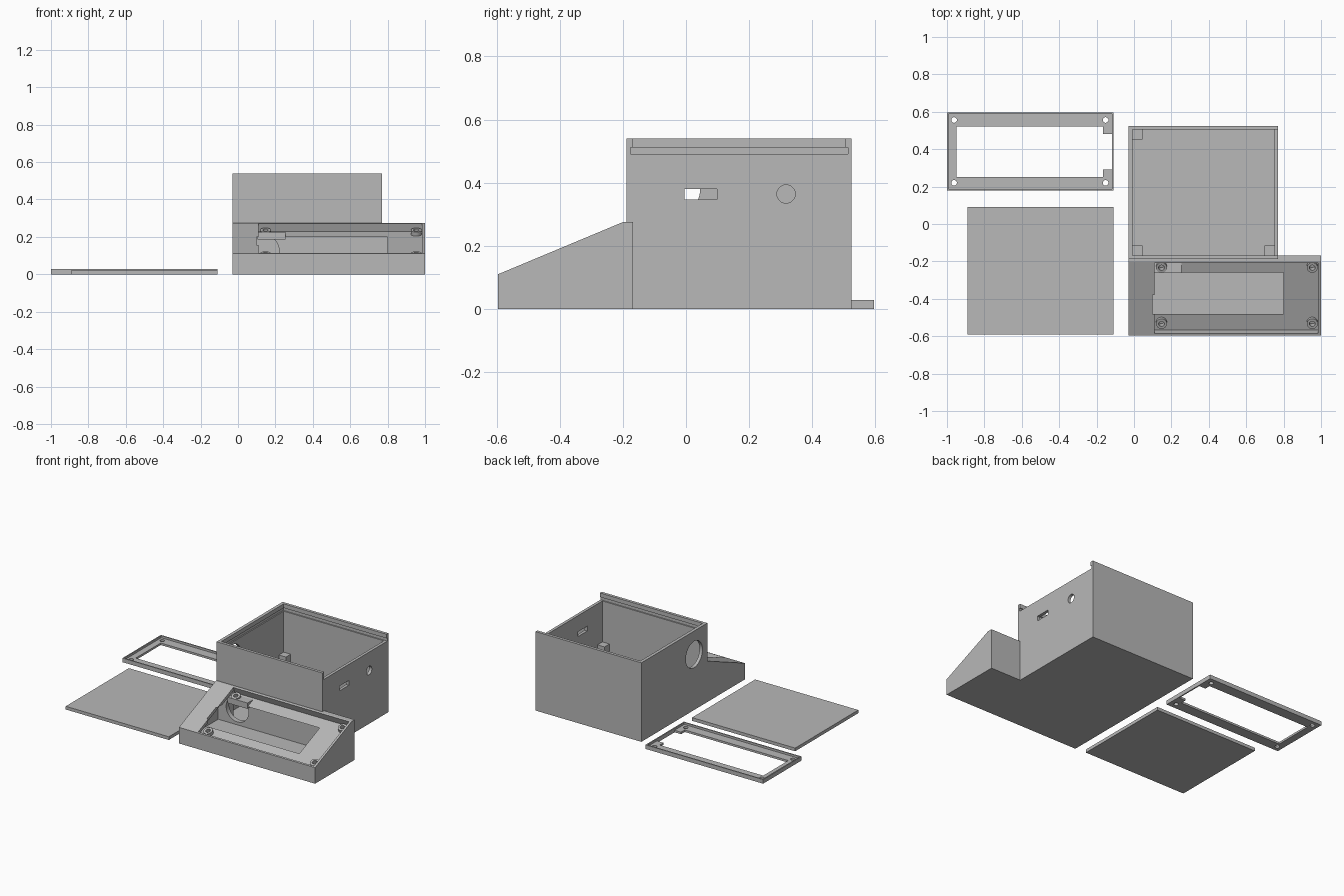
import bpy, bmesh, math
from mathutils import Vector

cube = bpy.data.objects.get("Cube")
if cube:
    bpy.data.objects.remove(cube, do_unlink=True)

grey = bpy.data.materials.new("plain grey plastic")
grey.use_nodes = True
COLOUR = (0.48, 0.48, 0.48, 1)
grey.diffuse_color = COLOUR
grey.node_tree.nodes["Principled BSDF"].inputs["Base Color"].default_value = COLOUR


def finish(name, bm):
    bmesh.ops.recalc_face_normals(bm, faces=bm.faces)
    mesh = bpy.data.meshes.new(name)
    bm.to_mesh(mesh)
    bm.free()
    mesh.materials.append(grey)
    obj = bpy.data.objects.new(name, mesh)
    bpy.context.collection.objects.link(obj)
    return obj


def prism(name, x0, x1, profile):
    """Extrude a (y, z) profile along x."""
    bm = bmesh.new()
    face = bm.faces.new([bm.verts.new((x0, y, z)) for y, z in profile])
    new = bmesh.ops.extrude_face_region(bm, geom=[face])["geom"]
    verts = [v for v in new if isinstance(v, bmesh.types.BMVert)]
    bmesh.ops.translate(bm, verts=verts, vec=(x1 - x0, 0, 0))
    return finish(name, bm)


def box(name, x, y, z):
    return prism(name, *x, [(y[0], z[0]), (y[1], z[0]), (y[1], z[1]), (y[0], z[1])])


def rod(name, start, end, radius, sides=32):
    """Cylinder between two points."""
    a, b = Vector(start), Vector(end)
    bm = bmesh.new()
    bmesh.ops.create_cone(bm, cap_ends=True, segments=sides, radius1=radius,
                          radius2=radius, depth=(b - a).length)
    turn = (b - a).to_track_quat("Z", "Y").to_matrix()
    bmesh.ops.rotate(bm, verts=bm.verts, matrix=turn)
    bmesh.ops.translate(bm, verts=bm.verts, vec=(a + b) / 2)
    return finish(name, bm)


def combine(target, tool, operation):
    """Apply a boolean and discard the tool."""
    mod = target.modifiers.new("shape", "BOOLEAN")
    mod.operation = operation
    mod.solver = "EXACT"
    mod.object = tool
    bpy.context.view_layer.objects.active = target
    bpy.ops.object.modifier_apply(modifier=mod.name)
    bpy.data.objects.remove(tool, do_unlink=True)


def cut(target, tool):
    combine(target, tool, "DIFFERENCE")


def join(target, tool):
    combine(target, tool, "UNION")


# Sloped console coordinates: t runs up the slope, d is height above it
FRONT, LOW, TOP_Y, TOP_Z = -0.595, 0.11, -0.2, 0.275
ANGLE = math.atan2(TOP_Z - LOW, TOP_Y - FRONT)
C, S = math.cos(ANGLE), math.sin(ANGLE)


def on_slope(t, d):
    return (FRONT + t * C - d * S, LOW + t * S + d * C)


# Main case and sloped console
body = box("case_and_console", (-0.03, 0.77), (-0.188, 0.525), (0, 0.54))
join(body, prism("console", -0.03, 1.0, [
    (FRONT, 0), (-0.168, 0), (-0.168, TOP_Z), (TOP_Y, TOP_Z), (FRONT, LOW)]))

# Case interior, lid groove and lid entry
cut(body, box("interior", (-0.008, 0.75), (-0.168, 0.505), (0.02, 0.6)))
cut(body, box("entry", (0.7, 0.8), (-0.168, 0.505), (0.49, 0.6)))
cut(body, box("groove", (-0.016, 0.8), (-0.176, 0.513), (0.49, 0.512)))

# Console recess, electronics bay and hollow left end
cut(body, prism("recess", 0.11, 0.985, [
    on_slope(0.01, -0.046), on_slope(0.42, -0.046),
    on_slope(0.42, 0.06), on_slope(0.01, 0.06)]))
cut(body, box("bay", (0.1, 0.8), (-0.48, -0.2), (0.02, 0.2)))
roof = LOW - 0.022 / C
cut(body, prism("left_hollow", -0.01, 0.11, [
    (-0.575, 0.02), (-0.2, 0.02), (-0.2, roof + 0.395 * S / C),
    (-0.575, roof + 0.02 * S / C)]))

# Corner bracket and screw bosses
join(body, box("bracket", (0.105, 0.255), (-0.262, -0.195), (0.185, 0.225)))
for x in (0.147, 0.953):
    for t in (0.057, 0.382):
        low, mid, high = (on_slope(t, d) for d in (-0.06, -0.022, 0))
        join(body, rod("boss", (x, *low), (x, *mid), 0.029))
        cut(body, rod("screw_hole", (x, *low), (x, *high), 0.015))

# Wall openings
cut(body, rod("cable_hole", (0.135, -0.22, 0.125), (0.135, -0.15, 0.125), 0.085))
cut(body, rod("side_port", (-0.06, -0.045, 0.38), (0.02, -0.045, 0.38), 0.09, 48))
cut(body, box("plug_slot", (0.72, 0.8), (-0.005, 0.098), (0.347, 0.38)))
cut(body, rod("jack_hole", (0.72, 0.317, 0.364), (0.8, 0.317, 0.364), 0.029))

# Support posts in three corners
for x, y in ((-0.01, -0.17), (0.697, -0.17), (-0.01, 0.453)):
    join(body, box("post", (x, x + 0.055), (y, y + 0.055), (0.01, 0.21)))

# Loose sliding lid
lid = box("sliding_lid", (-0.89, -0.11), (-0.59, 0.092), (0, 0.022))

# Loose display frame with raised lip
frame = box("display_frame", (-1.0, -0.11), (0.18, 0.595), (0, 0.028))
cut(frame, box("tray", (-0.992, -0.118), (0.188, 0.587), (0.014, 0.05)))
cut(frame, box("window", (-0.95, -0.118), (0.252, 0.522), (-0.02, 0.05)))
for y in (0.25, 0.482):
    join(frame, box("corner_tab", (-0.167, -0.115), (y, y + 0.042), (0, 0.014)))
for x in (-0.962, -0.152):
    for y in (0.22, 0.556):
        cut(frame, rod("frame_hole", (x, y, -0.02), (x, y, 0.05), 0.015, 24))

# Smooth round holes, keep edges crisp
for obj in (body, lid, frame):
    bpy.ops.object.select_all(action="DESELECT")
    obj.select_set(True)
    bpy.context.view_layer.objects.active = obj
    bpy.ops.object.shade_smooth_by_angle(angle=math.radians(20))
